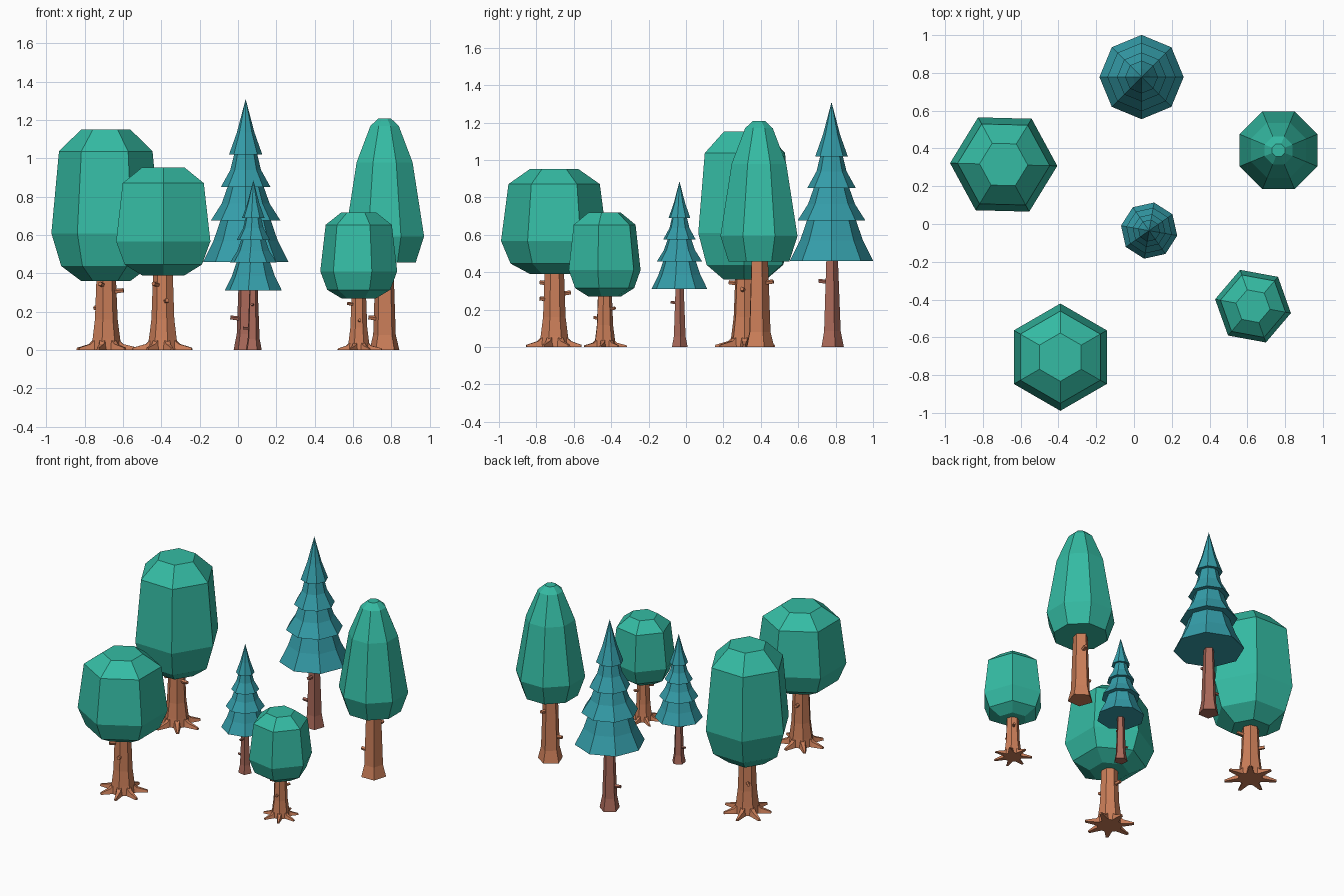
import bpy, bmesh, math
from mathutils import Vector, Matrix

if "Cube" in bpy.data.objects:
    bpy.data.objects.remove(bpy.data.objects["Cube"])


def material(name, rgb):
    m = bpy.data.materials.new(name)
    m.diffuse_color = (*rgb, 1)
    m.use_nodes = True
    m.node_tree.nodes["Principled BSDF"].inputs["Base Color"].default_value = m.diffuse_color
    return m


LEAF = material("leaf_green", (0.035, 0.50, 0.37))
NEEDLE = material("needle_teal", (0.035, 0.34, 0.40))
BARK = material("bark", (0.60, 0.21, 0.10))
PINE_BARK = material("pine_bark", (0.40, 0.14, 0.10))


def finish(bm, name, mat, x, y):
    bmesh.ops.recalc_face_normals(bm, faces=bm.faces)
    me = bpy.data.meshes.new(name)
    bm.to_mesh(me)
    bm.free()
    me.materials.append(mat)
    ob = bpy.data.objects.new(name, me)
    ob.location = (x, y, 0)
    bpy.context.collection.objects.link(ob)
    return ob


def lathe(bm, profile, sides, turn):
    """Flat-sided solid from (radius, z) pairs, capped at both ends."""
    rings = []
    for r, z in profile:
        if r == 0:
            rings.append([bm.verts.new((0, 0, z))] * sides)
            continue
        angles = [math.radians(turn) + math.tau * i / sides for i in range(sides)]
        rings.append([bm.verts.new((r * math.cos(a), r * math.sin(a), z)) for a in angles])
    for lo, hi in zip(rings, rings[1:]):
        for i in range(sides):
            j = (i + 1) % sides
            quad = [lo[i], lo[j], hi[j], hi[i]]
            bm.faces.new(list(dict.fromkeys(quad)))
    for ring in (rings[0], rings[-1]):
        if len(set(ring)) > 1:
            bm.faces.new(ring)


def add_stub(bm, angle, z, reach, radius):
    """Short cut-off branch sticking out of the trunk."""
    a = math.radians(angle)
    d = Vector((math.cos(a), math.sin(a), 0.12)).normalized()
    rot = d.to_track_quat('Z', 'Y').to_matrix().to_4x4()
    mid = Vector((0, 0, z)) + d * reach * 0.6
    bmesh.ops.create_cone(bm, cap_ends=True, segments=5, radius1=radius, radius2=radius * 0.85,
                          depth=reach * 0.8, matrix=Matrix.Translation(mid) @ rot)


def add_root(bm, angle, reach, s):
    """Tapered wedge running from the trunk out along the ground."""
    rot = Matrix.Rotation(math.radians(angle), 3, 'Z')
    ends = []
    for r, w, h in ((0.045 * s, 0.028 * s, 0.075 * s), (0.09 * s, 0.02 * s, 0.032 * s),
                    (reach, 0.009 * s, 0.012 * s)):
        pts = ((r, -w, 0), (r, w, 0), (r, w * 0.6, h), (r, -w * 0.6, h))
        ends.append([bm.verts.new(rot @ Vector(p)) for p in pts])
    for lo, hi in zip(ends, ends[1:]):
        for i in range(4):
            j = (i + 1) % 4
            bm.faces.new([lo[i], lo[j], hi[j], hi[i]])
    bm.faces.new(ends[0])
    bm.faces.new(ends[-1])


def trunk(name, mat, x, y, profile, sides, turn, stubs, stub_r, roots=0, reach=0, s=1):
    bm = bmesh.new()
    lathe(bm, profile, sides, turn)
    for a, z, out in stubs:
        add_stub(bm, a, z, out, stub_r)
    for i in range(roots):
        add_root(bm, turn + 360 * i / roots, reach * (1, 0.92, 0.97)[i % 3], s)
    finish(bm, name, mat, x, y)


def crown(name, mat, x, y, profile, sides, turn):
    bm = bmesh.new()
    lathe(bm, profile, sides, turn)
    finish(bm, name, mat, x, y)


# Round six-sided trees with spreading roots:
# name, x, y, crown radius, crown bottom, crown top, turn, root reach, scale, stubs
ROUND = [
    ("large_round_tree", -0.69, 0.315, 0.284, 0.36, 1.152, -1.5, 0.167, 1.0,
     [(-10, 0.30, 0.095), (250, 0.335, 0.09), (130, 0.21, 0.09)]),
    ("wide_round_tree", -0.39, -0.705, 0.284, 0.39, 0.953, 30, 0.160, 1.0,
     [(235, 0.335, 0.09), (285, 0.25, 0.08), (100, 0.28, 0.09)]),
    ("small_round_tree", 0.63, -0.435, 0.204, 0.27, 0.719, -10.4, 0.122, 0.73,
     [(205, 0.235, 0.065), (275, 0.15, 0.06), (60, 0.20, 0.065)]),
]
HEX_PROFILE = ((0.45, 0), (0.82, 0.1), (1, 0.315), (0.86, 0.855), (0.45, 1))
for name, x, y, r, z0, z1, turn, reach, s, stubs in ROUND:
    crown(name + "_crown", LEAF, x, y,
          [(r * a, z0 + (z1 - z0) * b) for a, b in HEX_PROFILE], 6, turn)
    trunk(name + "_trunk", BARK, x, y,
          [(0.085 * s, 0), (0.075 * s, 0.06 * s), (0.062 * s, 0.16 * s), (0.053 * s, z0 + 0.02)],
          7, turn, stubs, 0.014 * s, 7, reach, s)

# Tall eight-sided tree
crown("tall_tree_crown", LEAF, 0.765, 0.39,
      [(0.176, 0.458), (0.223, 0.594), (0.158, 0.98), (0.08, 1.17), (0.036, 1.208)], 8, 22.5)
trunk("tall_tree_trunk", BARK, 0.765, 0.39,
      [(0.082, 0), (0.062, 0.08), (0.048, 0.478)], 5, 20,
      [(185, 0.16, 0.085), (75, 0.34, 0.08)], 0.014)

# Tiered pines: the small one is the large one scaled and turned
PINE_PROFILE = ((0.223, 0.46), (0.168, 0.57), (0.13, 0.68), (0.181, 0.677), (0.125, 0.765),
                (0.094, 0.853), (0.13, 0.85), (0.08, 0.94), (0.06, 1.023), (0.087, 1.02),
                (0.046, 1.135), (0, 1.31))
for name, x, y, s, turn in (("large_pine", 0.04, 0.778, 1, 0), ("small_pine", 0.08, -0.035, 0.677, -10)):
    crown(name + "_crown", NEEDLE, x, y, [(r * s, z * s) for r, z in PINE_PROFILE], 8, turn)
    trunk(name + "_trunk", PINE_BARK, x, y,
          [(r * s, z * s) for r, z in ((0.066, 0), (0.049, 0.085), (0.034, 0.475))], 5, turn + 18,
          [(185 + turn, 0.16 * s, 0.08 * s), (270 + turn, 0.345 * s, 0.07 * s)], 0.013 * s)
